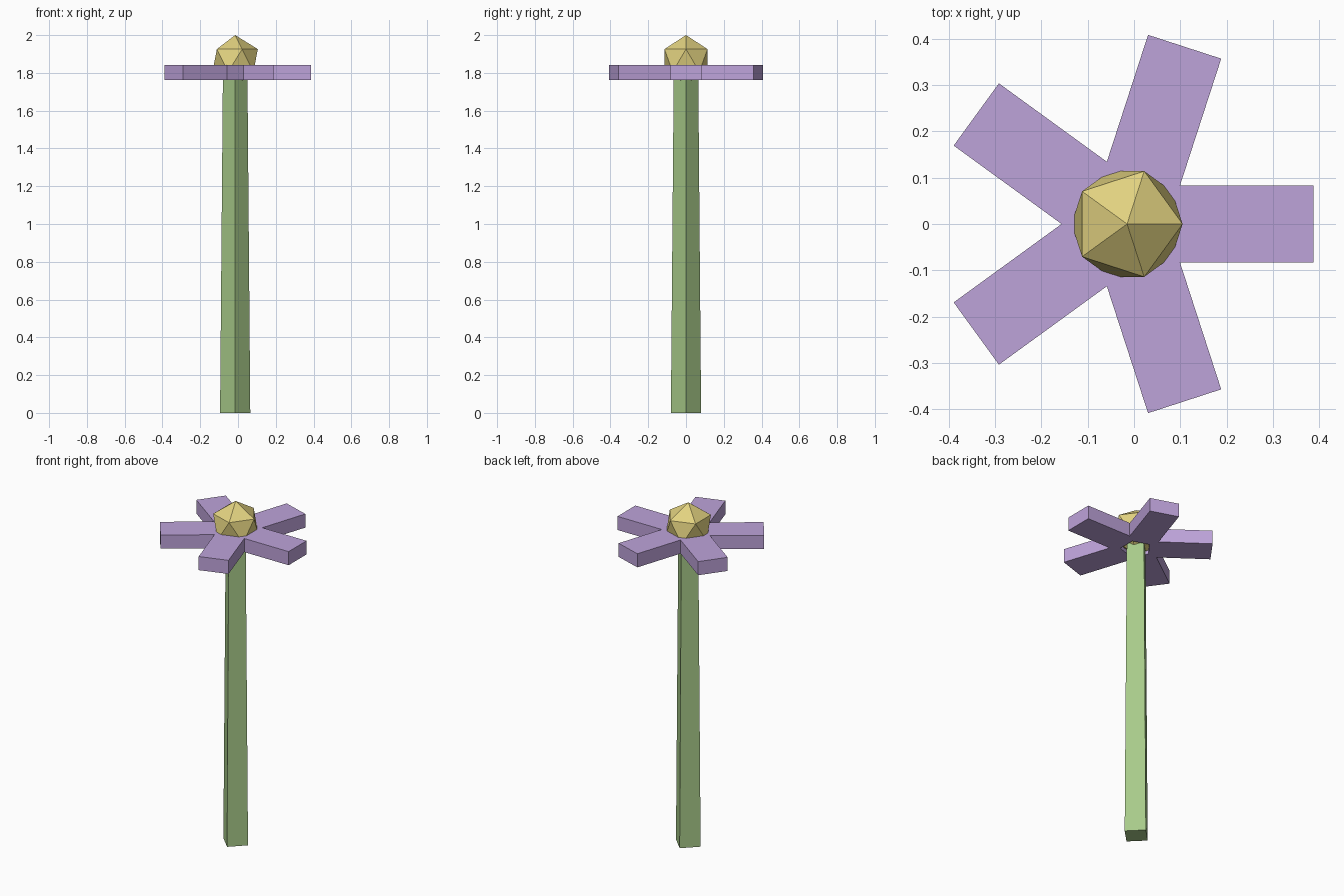
import bpy, bmesh, math
from mathutils import Vector

if "Cube" in bpy.data.objects:
    bpy.data.objects.remove(bpy.data.objects["Cube"])

CX = -0.015          # stem axis
PETALS = 5
STEP = 2 * math.pi / PETALS


def material(name, rgb):
    m = bpy.data.materials.new(name)
    m.diffuse_color = (*rgb, 1)
    m.use_nodes = True
    m.node_tree.nodes["Principled BSDF"].inputs["Base Color"].default_value = m.diffuse_color
    return m


def finish(bm, name, mat):
    bmesh.ops.recalc_face_normals(bm, faces=bm.faces[:])
    me = bpy.data.meshes.new(name)
    bm.to_mesh(me)
    bm.free()
    me.materials.append(mat)
    ob = bpy.data.objects.new(name, me)
    ob.location.x = CX
    bpy.context.collection.objects.link(ob)
    return ob


def polar(r, a, z):
    return Vector((r * math.cos(a), r * math.sin(a), z))


green = material("stem green", (0.392, 0.597, 0.254))
purple = material("petal purple", (0.515, 0.366, 0.701))
yellow = material("centre yellow", (0.76, 0.645, 0.216))

# Stem: tapered square post with its corners on the axes
bm = bmesh.new()
low, high = ([bm.verts.new(polar(r, i * math.pi / 2, z)) for i in range(4)]
             for r, z in ((0.08, 0.0), (0.065, 1.78)))
bm.faces.new(low)
bm.faces.new(high)
for i in range(4):
    j = (i + 1) % 4
    bm.faces.new((low[i], low[j], high[j], high[i]))
finish(bm, "stem", green)

# Petals: five square-ended arms joined around a small central opening
LENGTH, HALF, INNER = 0.402, 0.083, 0.085
Z0, Z1 = 1.762, 1.842
notch = HALF / math.sin(STEP / 2)
tip_r, tip_a = math.hypot(LENGTH, HALF), math.atan2(HALF, LENGTH)
bm = bmesh.new()
for i in range(PETALS):
    a, h = i * STEP, STEP / 2
    outline = ((INNER, -h), (notch, -h), (tip_r, -tip_a),
               (tip_r, tip_a), (notch, h), (INNER, h))
    bm.faces.new([bm.verts.new(polar(r, a + d, Z0)) for r, d in outline])
bmesh.ops.remove_doubles(bm, verts=bm.verts[:], dist=1e-4)
ext = bmesh.ops.extrude_face_region(bm, geom=bm.faces[:], use_keep_orig=True)
bmesh.ops.translate(bm, vec=(0, 0, Z1 - Z0),
                    verts=[g for g in ext["geom"] if isinstance(g, bmesh.types.BMVert)])
finish(bm, "petals", purple)

# Flower centre: faceted ball resting in the petals
bm = bmesh.new()
bmesh.ops.create_icosphere(bm, subdivisions=1, radius=0.134)
finish(bm, "flower_centre", yellow).location.z = 1.866
